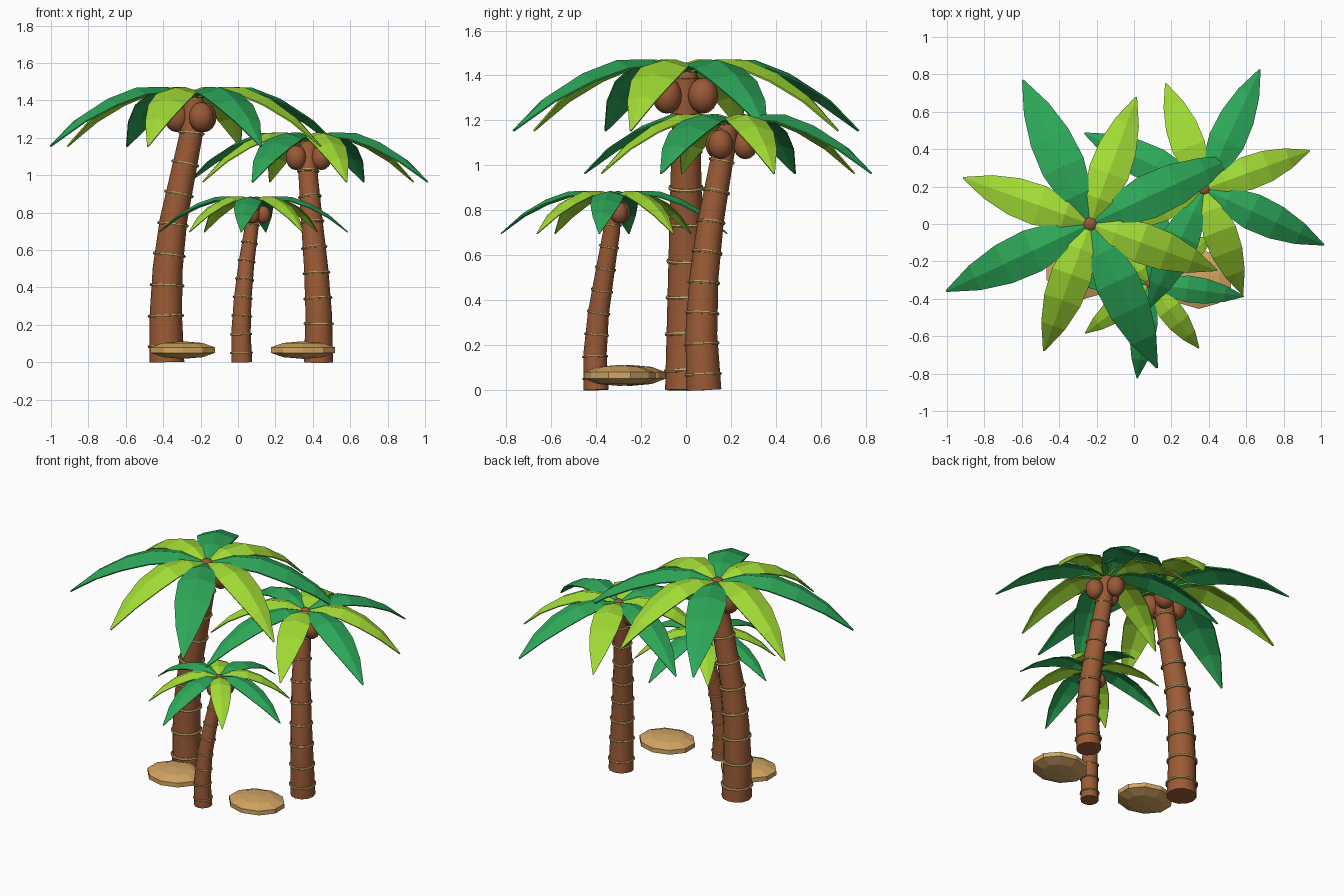
import bpy, bmesh, math
from mathutils import Vector, Matrix

if "Cube" in bpy.data.objects:
    bpy.data.objects.remove(bpy.data.objects["Cube"])


def material(name, rgb):
    m = bpy.data.materials.new(name)
    m.diffuse_color = (*rgb, 1)
    m.use_nodes = True
    m.node_tree.nodes["Principled BSDF"].inputs["Base Color"].default_value = m.diffuse_color
    return m


BARK = material("bark_brown", (0.33, 0.105, 0.037))
BAND = material("band_tan", (0.52, 0.34, 0.11))
NUT = material("coconut_brown", (0.32, 0.10, 0.038))
DARK = material("leaf_green", (0.026, 0.39, 0.10))
LIGHT = material("leaf_lime", (0.36, 0.71, 0.036))
SAND = material("sandstone", (0.65, 0.38, 0.125))


def make_object(name, bm, mat, smooth=False):
    bmesh.ops.recalc_face_normals(bm, faces=bm.faces)
    me = bpy.data.meshes.new(name)
    bm.to_mesh(me)
    bm.free()
    me.materials.append(mat)
    for p in me.polygons:
        p.use_smooth = smooth
    ob = bpy.data.objects.new(name, me)
    bpy.context.collection.objects.link(ob)
    if smooth:
        bpy.context.view_layer.objects.active = ob
        ob.select_set(True)
        bpy.ops.object.shade_smooth_by_angle(angle=math.radians(40))
        ob.select_set(False)
    return ob


def skin(bm, loops, closed=True):
    """Bridge successive loops of equal length with quads."""
    n = len(loops[0])
    for a, b in zip(loops, loops[1:]):
        for i in range(n if closed else n - 1):
            j = (i + 1) % n
            bm.faces.new((a[i], a[j], b[j], b[i]))


def circle(bm, center, normal, r, sides):
    q = Vector((0, 0, 1)).rotation_difference(normal)
    return [bm.verts.new(center + q @ Vector((r * math.cos(a), r * math.sin(a), 0)))
            for a in (2 * math.pi * i / sides for i in range(sides))]


def sample(path, z):
    """Centre and direction of the trunk path at height z."""
    for a, b in zip(path, path[1:]):
        if z <= b.z or b is path[-1]:
            return a.lerp(b, (z - a.z) / (b.z - a.z)), (b - a).normalized()


def trunk_radius(t, s):
    return s * (0.093 - 0.036 * t)


def trunk(name, path, s):
    bm = bmesh.new()
    loops = []
    for i, p in enumerate(path):
        d = (path[min(i + 1, len(path) - 1)] - path[max(i - 1, 0)]).normalized()
        loops.append(circle(bm, p, d, trunk_radius(p.z / path[-1].z, s), 12))
    skin(bm, loops)
    bm.faces.new(loops[0])
    bm.faces.new(loops[-1])
    make_object(name + "_trunk", bm, BARK, True)
    # tan bands around the trunk
    bm = bmesh.new()
    for k in range(8):
        z = s * (0.085 + 0.163 * k)
        c, d = sample(path, z)
        r = trunk_radius(z / path[-1].z, s)
        m = 0.009 * s
        loops = [circle(bm, c + d * m * math.sin(a), d, r + 0.002 + m * math.cos(a), 14)
                 for a in (math.pi / 3 * j for j in range(6))]
        skin(bm, loops + loops[:1])
    make_object(name + "_trunk_bands", bm, BAND, True)


# frond profile: fraction of length, height, half width
FROND = [(0.02, 0.0, 0.03), (0.2, 0.048, 0.085), (0.4, 0.045, 0.118),
         (0.6, -0.015, 0.11), (0.8, -0.115, 0.072), (1.0, -0.265, 0.004)]


def frond(name, center, angle, length, s, mat, wide):
    bm = bmesh.new()
    rows = []
    for t, z, w in FROND:
        w *= wide
        rows.append([bm.verts.new((t * length, y * w, z - abs(y) * w * 0.3)) for y in (-1, 0, 1)])
    skin(bm, rows, closed=False)
    bm.transform(Matrix.Translation(center) @ Matrix.Rotation(math.radians(angle), 4, 'Z')
                 @ Matrix.Scale(s, 4))
    ob = make_object(name, bm, mat)
    mod = ob.modifiers.new("thickness", 'SOLIDIFY')
    mod.thickness = 0.008 * s
    mod.offset = 0


def ball(name, loc, size, mat, segs, rings, smooth):
    bm = bmesh.new()
    bmesh.ops.create_uvsphere(bm, u_segments=segs, v_segments=rings, radius=1)
    bm.transform(Matrix.Translation(loc) @ Matrix.Diagonal((*size, 1)))
    make_object(name, bm, mat, smooth)


def palm(name, points, s, turn):
    """points: trunk path ending at the crown centre; turn: first dark frond angle."""
    path = [Vector(p) for p in points]
    crown = path[-1].copy()
    path[-1].z -= 0.03 * s
    trunk(name, path, s)
    for k in range(4):
        frond(f"{name}_dark_frond_{k}", crown, turn + 90 * k, 0.847, s, DARK, 1.0)
        frond(f"{name}_light_frond_{k}", crown, turn + 45 + 90 * k, 0.72, s, LIGHT, 0.92)
    # crown knob and hanging coconuts
    ball(name + "_crown_knob", crown - Vector((0, 0, 0.03 * s)), [0.052 * s] * 3, NUT, 12, 8, True)
    for k in range(3):
        a = math.radians(turn + 30 + 120 * k)
        loc = crown + s * Vector((0.093 * math.cos(a), 0.093 * math.sin(a), -0.11))
        ball(f"{name}_coconut_{k}", loc, (0.067 * s, 0.067 * s, 0.08 * s), NUT, 12, 8, True)


palm("tall_palm", [(-0.38, 0, 0), (-0.386, 0, 0.25), (-0.376, 0, 0.5), (-0.345, 0, 0.76),
                   (-0.295, 0, 1.0), (-0.25, 0, 1.22), (-0.235, 0, 1.42)], 1.0, 25)
palm("middle_palm", [(0.43, 0.08, 0), (0.432, 0.068, 0.25), (0.418, 0.08, 0.5),
                     (0.395, 0.11, 0.75), (0.375, 0.155, 1.0), (0.375, 0.187, 1.185)], 0.832, 65)
palm("small_palm", [(0.02, -0.40, 0), (0.016, -0.405, 0.16), (0.025, -0.39, 0.34),
                    (0.045, -0.36, 0.53), (0.07, -0.332, 0.7), (0.083, -0.32, 0.855)], 0.6, -7.5)

# flat stones near the trunks
for side, x, y in (("left", -0.295, -0.25), ("right", 0.347, -0.295)):
    ball(side + "_stone", (x, y, 0.065), (0.19, 0.167, 0.047), SAND, 10, 5, False)
